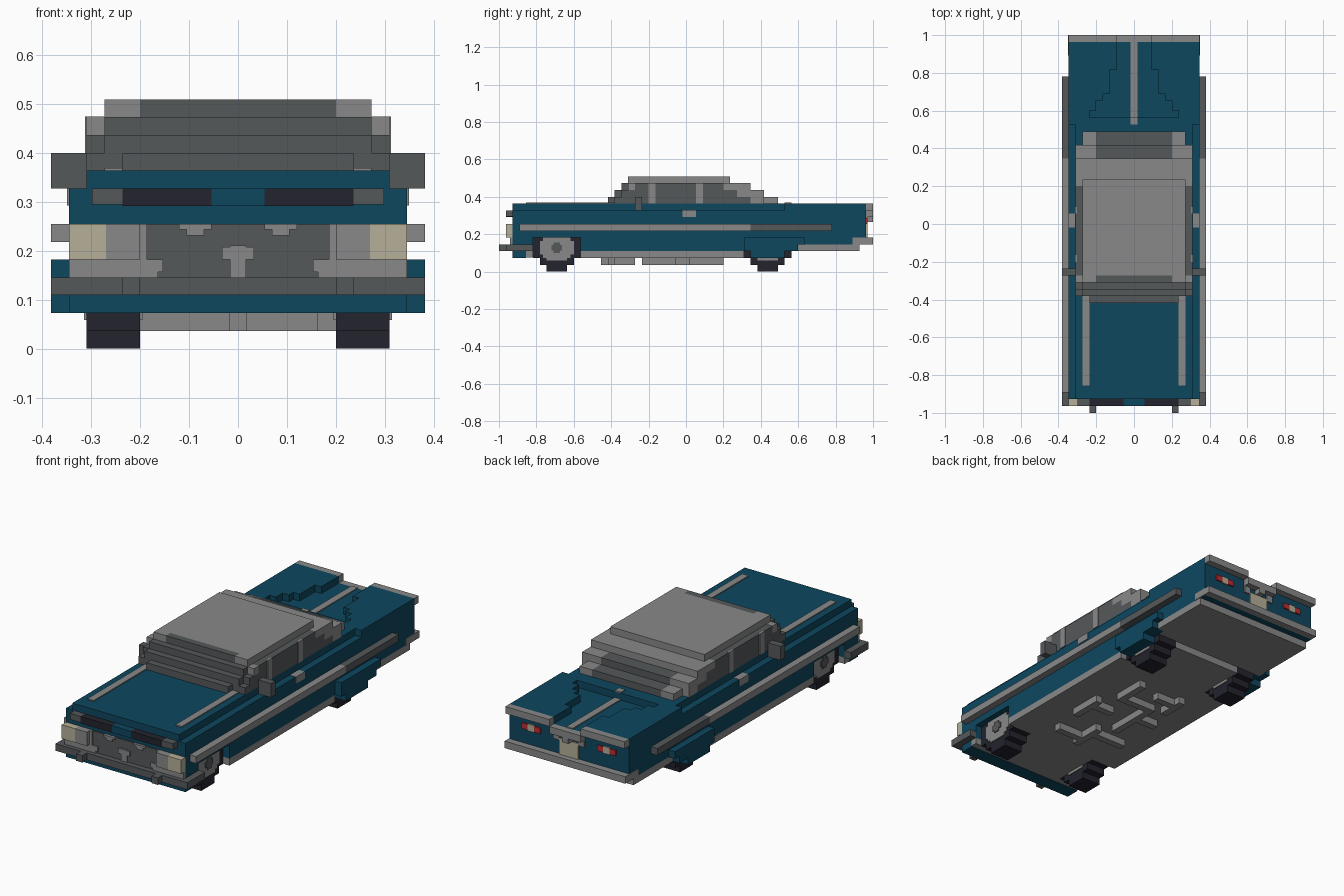
import bpy, bmesh

if "Cube" in bpy.data.objects:
    bpy.data.objects.remove(bpy.data.objects["Cube"], do_unlink=True)

U = 2 / 55  # edge length of one block; all sizes below are in blocks


def material(name, r, g, b):
    col = [((c / 255 + 0.055) / 1.055) ** 2.4 for c in (r, g, b)] + [1.0]
    m = bpy.data.materials.new(name)
    m.use_nodes = True
    m.diffuse_color = col
    bsdf = m.node_tree.nodes["Principled BSDF"]
    bsdf.inputs["Base Color"].default_value = col
    bsdf.inputs["Roughness"].default_value = 0.8
    return m


TEAL = material("teal paint", 14, 71, 95)
CHROME = material("light grey", 137, 137, 137)
GREY = material("dark grey", 85, 88, 90)
BLACK = material("tyre black", 35, 35, 46)
CREAM = material("cream lamp", 182, 175, 152)
RED = material("red lamp", 190, 45, 50)


def part(name, mat, boxes, mirror=False):
    """One object from boxes (x0, x1, y0, y1, z0, z1), optionally mirrored in x."""
    bm = bmesh.new()
    if mirror:
        boxes = boxes + [(-b[1], -b[0]) + tuple(b[2:]) for b in boxes]
    for x0, x1, y0, y1, z0, z1 in boxes:
        verts = bmesh.ops.create_cube(bm, size=1)["verts"]
        for v in verts:
            v.co = ((x0 if v.co.x < 0 else x1) * U,
                    (y0 if v.co.y < 0 else y1) * U,
                    (z0 if v.co.z < 0 else z1) * U)
    me = bpy.data.meshes.new(name)
    bm.to_mesh(me)
    bm.free()
    me.materials.append(mat)
    ob = bpy.data.objects.new(name, me)
    bpy.context.collection.objects.link(ob)
    return ob


def wide(hw, *rest):
    """Box centred on x with half width hw."""
    return (-hw, hw) + rest


# Body shell, open around the wheels
part("body", TEAL, [
    wide(9.5, -25.5, 26.5, 5, 9),
    wide(9.5, -25.5, -22.5, 3, 5),
    wide(5.5, -22.5, -15.5, 3, 5),
    wide(9.5, -15.5, 8.5, 3, 5),
    wide(5.5, 8.5, 15.5, 3, 5),
    wide(9.5, 15.5, 26.5, 4, 5),
])
part("hood_and_shoulders", TEAL, [wide(8.5, -25.5, 14.5, 9, 10)])
part("front_valance", TEAL, [wide(9.5, -25.5, -23.5, 2, 3)])
part("nose_centre", TEAL, [wide(1.5, -26.5, -25.5, 8, 9)])
part("rear_wheel_skirts", TEAL, [
    (8.5, 10.5, 8.5, 17.5, 4, 5),
    (8.5, 10.5, 8.5, 16.5, 3, 4),
    (8.5, 10.5, 9.5, 14.5, 2, 3),
], True)

# Raised rear deck around a stepped hollow
part("rear_deck", TEAL, [wide(9.5, 14.5, 15.5, 9, 10)])
part("rear_fins", TEAL, [
    (6.5, 9.5, 15.5, 16.5, 9, 10),
    (5.5, 9.5, 16.5, 18, 9, 10),
    (4.5, 9.5, 18, 19, 9, 10),
    (3.5, 9.5, 19, 22.5, 9, 10),
    (2.5, 9.5, 22.5, 26.5, 9, 10),
], True)
part("fin_edges", CHROME, [(2.5, 9.5, 26.5, 27.5, 9, 10),
                           (0.5, 2.5, 26.5, 27.5, 8, 9)], True)
part("rear_centre_edge", CHROME, [wide(0.5, 26.5, 27.5, 7.3, 9)])
part("trunk_strip", CHROME, [wide(0.5, 15.5, 26.5, 9, 9.15),
                             wide(0.5, 14.5, 15.5, 10, 10.15)])

# Cabin: stepped glass, light pillars and roof
part("cabin_glass", GREY, [
    wide(6.5, -11.5, -10.5, 10, 11),
    wide(8.5, -10.5, 9.5, 10, 11),
    wide(7.5, -10.5, -9.5, 11, 12),
    wide(8.5, -9.5, 7.5, 11, 12),
    wide(7.5, -9.5, -8.5, 12, 13),
    wide(8.5, -8.5, 5.5, 12, 13),
    wide(5.5, -8.5, -7.5, 13, 14),
])
part("roof", CHROME, [wide(7.5, -7.5, 6.5, 13, 14),
                      wide(8.5, 5.5, 9.5, 12, 13)])
part("roof_front_corners", CHROME, [(5.5, 7.5, -8.5, -7.5, 13, 14),
                                    (7.5, 8.55, -8.55, -7.5, 12, 13.03)], True)
part("rear_pillars", CHROME, [
    (5.5, 8.5, 7.5, 11.5, 11, 12),
    (5.5, 8.5, 9.5, 11.5, 10, 11),
    (5.5, 7.5, 11.5, 13.5, 10, 11),
], True)
part("rear_window", GREY, [wide(5.5, 7.5, 11.5, 11, 12),
                           wide(5.5, 9.5, 13.5, 10, 11),
                           wide(4.5, 8.5, 9.5, 13, 13.02)][:2])
part("side_pillars", CHROME, [(8.3, 8.6, -5.5, -4.5, 10, 13.03),
                              (8.3, 8.6, 1.5, 2.5, 10, 13.03)], True)
part("door_mirrors", GREY, [(8.5, 10.5, -7.5, -6.5, 9, 11)], True)

# Side trim, handles and hood strips
part("side_trim_front", CHROME, [(9.5, 10.5, -24.5, 9.5, 6, 7)], True)
part("side_trim_rear", GREY, [(9.5, 10.5, 9.5, 21.5, 6, 7)], True)
part("door_handles", CHROME, [(8.6, 9.6, -0.5, 1.5, 8.05, 9.05)], True)
part("hood_strips", CHROME, [(6.5, 7.5, -23.5, -10.5, 10, 10.15)], True)

# Front end
part("nose_slots", BLACK, [(1.5, 6.5, -26.5, -25.5, 8, 9)], True)
part("nose_slot_ends", GREY, [(6.5, 8.2, -26.5, -25.5, 8.1, 9)], True)
part("headlights", CREAM, [(7.4, 9.5, -26.5, -25.5, 5, 7)], True)
part("headlight_surrounds", CHROME, [(5.5, 7.4, -26.5, -25.5, 5, 7)], True)
part("grille", GREY, [wide(5.5, -25.7, -25.5, 4, 7)])
part("grille_lower_bars", CHROME, [(4.5, 9.5, -25.9, -25.5, 4, 5),
                                   (4.2, 4.5, -25.9, -25.5, 4.3, 5),
                                   (5.1, 5.5, -25.9, -25.5, 5, 7),
                                   (1.9, 2.9, -25.9, -25.5, 6.35, 7),
                                   (1.5, 3.3, -25.9, -25.5, 6.7, 7)], True)
part("grille_centre_bar", CHROME, [wide(0.45, -25.9, -25.5, 4, 5.8),
                                   wide(0.9, -25.95, -25.5, 5.0, 5.7)])
part("front_bumper", GREY, [wide(10.5, -26.5, -25.5, 3, 4)])
part("front_bumper_sides", GREY, [(9.5, 10.5, -25.5, -22.5, 3, 4)], True)
part("bumper_guards", GREY, [(5.5, 6.5, -27.5, -26.5, 3, 4)], True)

# Rear end
part("rear_bumper", CHROME, [wide(9.5, 26.5, 27.5, 4, 5)])
part("rear_bumper_sides", CHROME, [(9.4, 9.6, 24.5, 27.5, 4, 5)], True)
part("tail_lights", RED, [(4.5, 5.5, 26.5, 26.7, 7.1, 7.9),
                          (6.5, 7.5, 26.5, 26.7, 7.1, 7.9)], True)
part("reversing_lights", CREAM, [(5.5, 6.5, 26.5, 26.7, 7, 8)], True)
part("rear_plate", CREAM, [wide(1.5, 26.5, 26.7, 5, 7.3)])
part("rear_plate_trim", CHROME, [(1.5, 2.5, 26.5, 26.7, 7, 8)], True)

# Underside
part("chassis", CHROME, [
    wide(9.5, -23.5, -22.5, 2.1, 3),
    wide(5.5, -22.5, -15.5, 2, 3),
    wide(9.5, -15.5, 8.5, 2, 3),
    wide(5.5, 8.5, 15.5, 2, 3),
    wide(9.5, 15.5, 25.5, 3, 4),
])
part("exhaust_runs", CHROME, [
    (-0.5, 0.5, -12.5, -7.5, 1, 2),
    (-5.5, -0.5, -9.5, -8.5, 1, 2),
    (0.5, 4.5, -11.5, -10.5, 1, 2),
    (4.5, 5.5, -6.5, -1.5, 1, 2),
    (1.5, 4.5, -3.5, -2.5, 1, 2),
    (-2.5, -1.5, -6.5, 1.5, 1, 2),
    (-5.5, -2.5, -2.5, -1.5, 1, 2),
    (-1.5, 2.5, 0.5, 1.5, 1, 2),
    (2.5, 3.5, 0.5, 5.5, 1, 2),
    (-4.5, -3.5, 1.5, 5.5, 1, 2),
    (-3.5, -0.5, 3.5, 4.5, 1, 2),
])

# Wheels: stepped discs seven blocks across, with hub plates on both faces
for label, yc in (("front", -19), ("rear", 12)):
    rows = [(1.5, 0, 7), (2.5, 1, 6), (3.5, 2, 5)]
    part(label + "_tyres", BLACK,
         [(5.5, 8.5, yc - h, yc + h, z0, z1) for h, z0, z1 in rows], True)
    part(label + "_hubs", CHROME,
         [(5.35, 8.65, yc - 2.5, yc + 2.5, 2.5, 4.5),
          (5.35, 8.65, yc - 2, yc + 2, 2, 5),
          (5.35, 8.65, yc - 1.5, yc + 1.5, 1.6, 5.4)], True)
    part(label + "_hub_caps", GREY,
         [(8.65, 8.8, yc - 0.8, yc + 0.8, 3.1, 3.9),
          (8.65, 8.8, yc - 0.45, yc + 0.45, 2.7, 4.3)], True)
